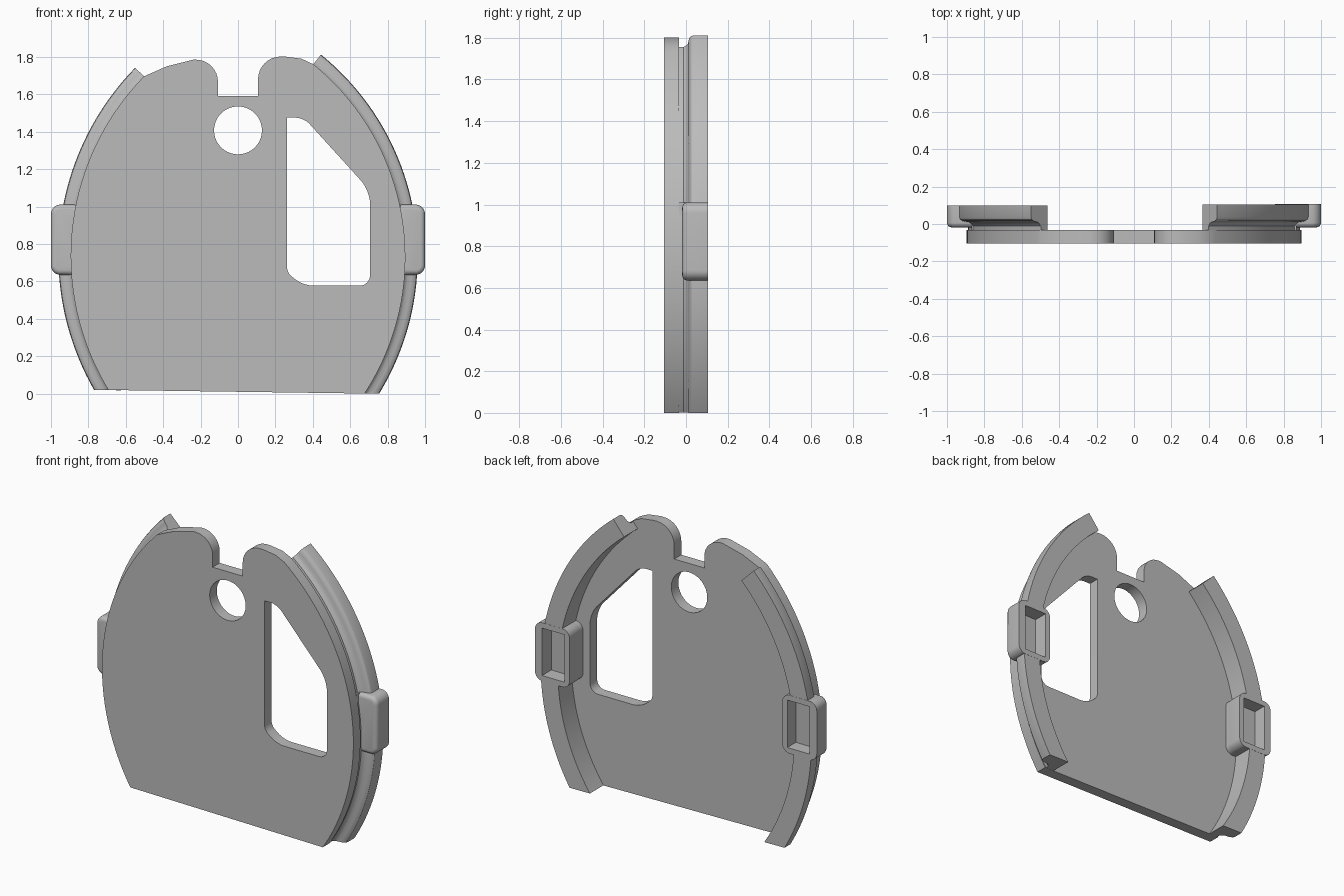
import bpy, bmesh, math
from mathutils import Vector

if "Cube" in bpy.data.objects:
    bpy.data.objects.remove(bpy.data.objects["Cube"])

grey = bpy.data.materials.new("plain grey")
grey.use_nodes = True
grey.diffuse_color = (0.5, 0.5, 0.5, 1)
grey.node_tree.nodes["Principled BSDF"].inputs["Base Color"].default_value = (0.5, 0.5, 0.5, 1)

PLATE_FRONT, PLATE_BACK = -0.105, -0.033
LIP = 0.066          # how far the rim stands out past the plate edge
RIM_WIDTH = 0.122


def bottom(x):
    """Height of the slightly sloping lower edge."""
    return 0.0095 - 0.0125 * x


def circle(a, b, c):
    """Centre and radius of the circle through three points."""
    a, b, c = Vector(a), Vector(b), Vector(c)
    u, v = b - a, c - a
    d = 2 * (u.x * v.y - u.y * v.x)
    off = Vector((v.y * u.length_squared - u.y * v.length_squared,
                  u.x * v.length_squared - v.x * u.length_squared)) / d
    return a + off, off.length


def rounded(corners, steps=8):
    """Closed outline from (x, z, trim) corners, each rounded by its trim."""
    out = []
    for i, (x, z, t) in enumerate(corners):
        p = Vector((x, z))
        if not t:
            out.append(p)
            continue
        a = p + (Vector(corners[i - 1][:2]) - p).normalized() * t
        b = p + (Vector(corners[(i + 1) % len(corners)][:2]) - p).normalized() * t
        ca, cb = a.lerp(p, 0.55), b.lerp(p, 0.55)
        for k in range(steps + 1):
            s = k / steps
            out.append(a * (1 - s)**3 + ca * 3 * s * (1 - s)**2
                       + cb * 3 * s * s * (1 - s) + b * s**3)
    return out


def new_object(name, bm):
    bmesh.ops.recalc_face_normals(bm, faces=bm.faces[:])
    mesh = bpy.data.meshes.new(name)
    bm.to_mesh(mesh)
    bm.free()
    ob = bpy.data.objects.new(name, mesh)
    bpy.context.collection.objects.link(ob)
    mesh.materials.append(grey)
    return ob


def activate(ob):
    bpy.ops.object.select_all(action="DESELECT")
    ob.select_set(True)
    bpy.context.view_layer.objects.active = ob


def slab(name, outline, y0, y1, front_bevel=0):
    """Outline in x and z, extruded from y0 to y1."""
    bm = bmesh.new()
    front = bm.faces.new([bm.verts.new((p.x, y0, p.y)) for p in outline])
    edges = front.edges[:]
    ext = bmesh.ops.extrude_face_region(bm, geom=[front], use_keep_orig=True)
    moved = [g for g in ext["geom"] if isinstance(g, bmesh.types.BMVert)]
    bmesh.ops.translate(bm, verts=moved, vec=(0, y1 - y0, 0))
    if front_bevel:
        bmesh.ops.recalc_face_normals(bm, faces=bm.faces[:])
        bmesh.ops.bevel(bm, geom=edges, offset=front_bevel, segments=4,
                        profile=0.5, affect="EDGES")
    return new_object(name, bm)


def box(name, x0, x1, y0, y1, z0, z1):
    return slab(name, [Vector(p) for p in ((x0, z0), (x1, z0), (x1, z1), (x0, z1))], y0, y1)


def combine(ob, other, operation):
    activate(ob)
    mod = ob.modifiers.new(operation, "BOOLEAN")
    mod.object, mod.operation, mod.solver = other, operation, "EXACT"
    bpy.ops.object.modifier_apply(modifier=mod.name)
    bpy.data.objects.remove(other)


class Side:
    """One curved flank; sign is +1 for the left and -1 for the right."""

    def __init__(self, sign, low, mid, top, back):
        self.sign, self.back = sign, back
        self.centre, self.radius = circle(low, mid, top)
        self.end = math.atan2(top[1] - self.centre.y, top[0] - self.centre.x)
        self.start = math.asin((bottom(sign * low[0]) - self.centre.y) / (self.radius - LIP))

    def point(self, angle, offset):
        r = self.radius + offset
        return Vector((self.sign * (self.centre.x + r * math.cos(angle)),
                       self.centre.y + r * math.sin(angle)))

    def arc(self, start, offset, n=48):
        return [self.point(start + (self.end - start) * i / n, offset) for i in range(n + 1)]


left = Side(1, (0.755, 0.0), (0.96, 0.77), (0.444, 1.812), 0.105)
right = Side(-1, (0.77, 0.02), (0.96, 0.77), (0.55, 1.742), 0.098)

# Flat plate: curved flanks, notched top, round hole and window
top_edge = [(0.34, 1.79, 0), (0.25, 1.802, 0), (0.107, 1.802, 0.122), (0.107, 1.592, 0),
            (-0.107, 1.592, 0), (-0.107, 1.785, 0.118), (-0.24, 1.785, 0), (-0.38, 1.75, 0)]
flank_l = [(p.x, p.y, 0) for p in left.arc(left.start, -LIP)]
flank_r = [(p.x, p.y, 0) for p in right.arc(right.start, -LIP)]
outline = rounded(flank_l + top_edge + flank_r[::-1])
window = rounded([(0.262, 1.475, 0), (0.352, 1.475, 0.045), (0.706, 1.085, 0.07),
                  (0.706, 0.577, 0.055), (0.35, 0.577, 0.05), (0.262, 0.645, 0.03)])
hole = [Vector((0.128 * math.cos(k * math.tau / 64), 1.407 + 0.128 * math.sin(k * math.tau / 64)))
        for k in range(64)]
plate = slab("plate", outline, PLATE_FRONT, PLATE_BACK)
for name, shape in (("window_cutter", window), ("hole_cutter", hole)):
    combine(plate, slab(name, shape, PLATE_FRONT - 0.1, PLATE_BACK + 0.1), "DIFFERENCE")


def build_rim(side, name):
    """Stepped rim swept along a flank, with a hollow tab half way up."""
    # Section as (offset from outer radius, y): back, inner wall, neck, flange
    section = [(0, side.back), (-RIM_WIDTH, side.back), (-RIM_WIDTH, PLATE_BACK - 0.002),
               (-LIP - 0.006, PLATE_BACK - 0.002), (-LIP - 0.006, -0.012), (-0.062, 0.002),
               (-0.05, 0.01), (-0.03, 0.013), (-0.015, 0.017), (-0.004, 0.026), (0, 0.038)]
    bm = bmesh.new()
    start = side.start - 0.12
    rings = [[bm.verts.new((p.x, y, p.y)) for p in side.arc(start, d)] for d, y in section]
    for i, ring in enumerate(rings):
        prev = rings[i - 1]
        for k in range(len(ring) - 1):
            bm.faces.new((prev[k], prev[k + 1], ring[k + 1], ring[k]))
    bm.faces.new([r[0] for r in rings])
    bm.faces.new([r[-1] for r in rings])
    # Trim flush with the plate's lower edge
    cut = bmesh.ops.bisect_plane(bm, geom=bm.verts[:] + bm.edges[:] + bm.faces[:],
                                 plane_co=(0, 0, bottom(0)), plane_no=(0.0125, 0, 1),
                                 clear_inner=True)
    bmesh.ops.edgeloop_fill(
        bm, edges=[g for g in cut["geom_cut"] if isinstance(g, bmesh.types.BMEdge)])
    rim = new_object(name, bm)

    # Tab, its foot on the plate, and its pocket in the back
    s, r = side.sign, 0.05
    tab = slab("tab", rounded([(s * 0.755, 0.635, r), (s, 0.635, r),
                               (s, 1.01, r), (s * 0.755, 1.01, r)]),
               -0.018, side.back + 0.001, 0.025)
    foot = slab("tab_foot", rounded([(s * 0.756, 0.636, r), (s * 0.87, 0.636, 0),
                                     (s * 0.87, 1.009, 0), (s * 0.756, 1.009, r)]),
                PLATE_BACK - 0.003, 0.03)
    combine(tab, foot, "UNION")
    combine(rim, tab, "UNION")
    pocket = box("pocket_cutter", s * 0.79, s * 0.95, 0.012, 0.3, 0.67, 0.975)
    combine(rim, pocket, "DIFFERENCE")
    return rim


parts = [plate, build_rim(left, "left_rim_with_tab"), build_rim(right, "right_rim_with_tab")]
for part in parts:
    activate(part)
    bpy.ops.object.shade_smooth_by_angle(angle=math.radians(32))
